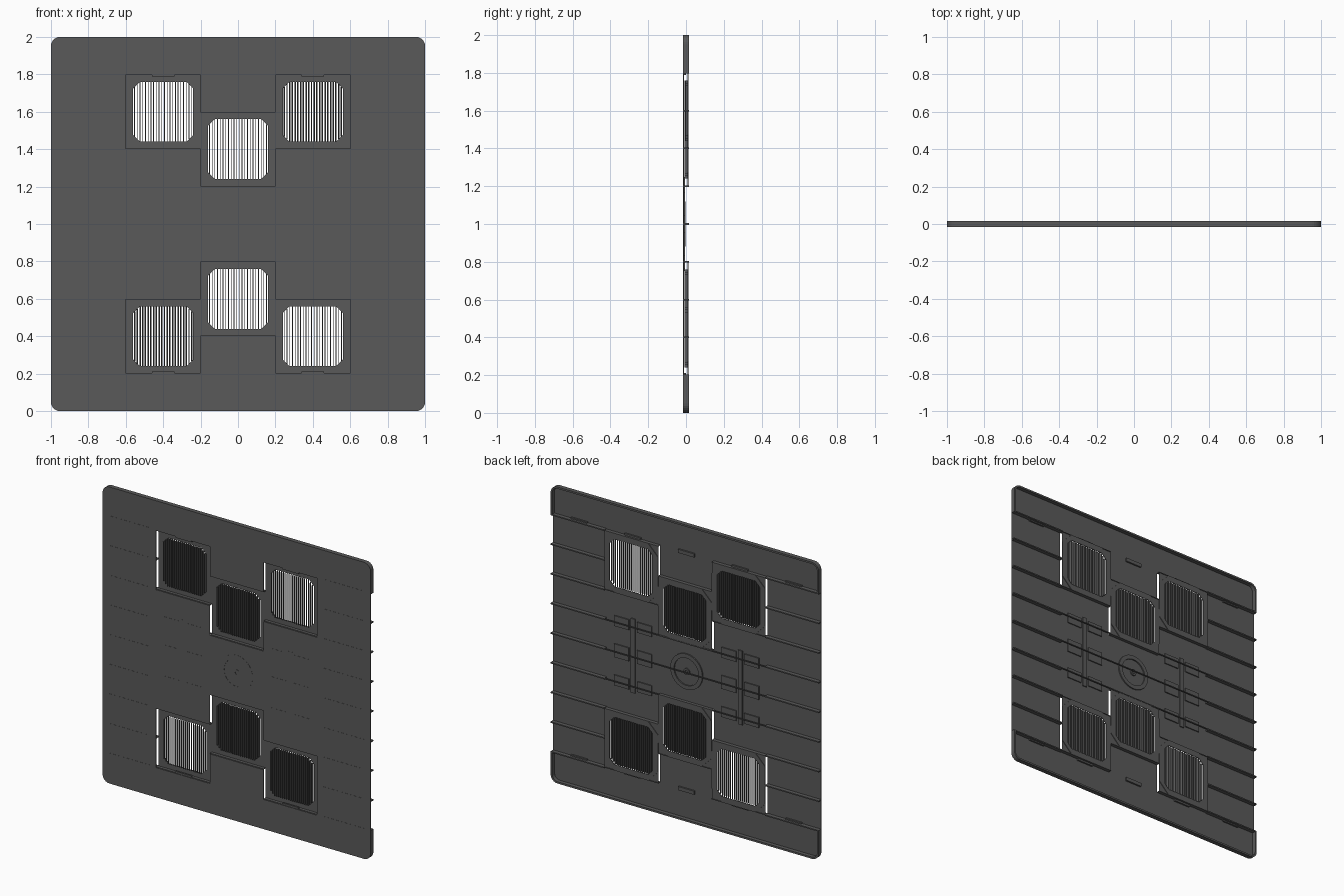
import bpy, bmesh, math
from mathutils import Matrix, Vector

if "Cube" in bpy.data.objects:
    bpy.data.objects.remove(bpy.data.objects["Cube"], do_unlink=True)

metal = bpy.data.materials.new("dark_grey_metal")
metal.use_nodes = True
GREY = (0.1, 0.1, 0.1, 1)
metal.diffuse_color = GREY
metal.node_tree.nodes["Principled BSDF"].inputs["Base Color"].default_value = GREY

FRONT, SKIN, BACK = -0.015, -0.011, 0.015   # plate front, plate rear, rear of ribs
TILE = 0.009                                # front of the recessed tiles


def finish(name, bm):
    bmesh.ops.recalc_face_normals(bm, faces=bm.faces)
    mesh = bpy.data.meshes.new(name)
    bm.to_mesh(mesh)
    bm.free()
    mesh.materials.append(metal)
    obj = bpy.data.objects.new(name, mesh)
    bpy.context.collection.objects.link(obj)
    return obj


def add_box(bm, x0, x1, y0, y1, z0, z1):
    mat = Matrix.Translation(((x0 + x1) / 2, (y0 + y1) / 2, (z0 + z1) / 2))
    mat = mat @ Matrix.Diagonal((x1 - x0, y1 - y0, z1 - z0, 1))
    bmesh.ops.create_cube(bm, size=1, matrix=mat)


def add_ring(bm, outer, inner, y0, y1, closed=True):
    """Solid strip between two matching (x, z) outlines."""
    rows = [[bm.verts.new((x, y, z)) for x, z in path]
            for path, y in ((outer, y0), (inner, y0), (inner, y1), (outer, y1))]
    n = len(outer)
    for i in range(n if closed else n - 1):
        j = (i + 1) % n
        for k in range(4):
            a, b = rows[k], rows[(k + 1) % 4]
            bm.faces.new((a[i], a[j], b[j], b[i]))
    if not closed:
        for i in (0, n - 1):
            bm.faces.new([r[i] for r in rows])


def circle(radius, z, n=32):
    return [(radius * math.cos(math.tau * i / n), z + radius * math.sin(math.tau * i / n))
            for i in range(n)]


def band_outline(inset, sign):
    """Open outline of the top (+1) or bottom (-1) band, rounded corners."""
    r, e = 0.05 - inset, 1 - inset
    pts = [(e, 0.8)]
    for start in (0, 90):
        cx = 0.95 if start == 0 else -0.95
        for i in range(7):
            a = math.radians(start + i * 15)
            pts.append((cx + r * math.cos(a), 0.95 + r * math.sin(a)))
    pts.append((-e, 0.8))
    return [(x, 1 + sign * z) for x, z in pts]


# Top and bottom bands with a lip turned to the back
for name, sign in (("top_band", 1), ("bottom_band", -1)):
    bm = bmesh.new()
    face = bm.faces.new([bm.verts.new((x, FRONT, z)) for x, z in band_outline(0, sign)])
    ext = bmesh.ops.extrude_face_region(bm, geom=[face], use_keep_orig=True)
    bmesh.ops.translate(bm, vec=(0, SKIN - FRONT, 0),
                        verts=[v for v in ext["geom"] if isinstance(v, bmesh.types.BMVert)])
    add_ring(bm, band_outline(0, sign), band_outline(0.012, sign), SKIN, BACK, closed=False)
    finish(name, bm)

# Forward plates between the bands
bm = bmesh.new()
for s in (-1, 1):
    add_box(bm, min(s, s * 0.6), max(s, s * 0.6), FRONT, SKIN, 0.2, 1.8)
    add_box(bm, min(s * 0.2, s * 0.6), max(s * 0.2, s * 0.6), FRONT, SKIN, 0.6, 1.4)
for z0, z1 in ((0.2, 0.4), (0.8, 1.2), (1.6, 1.8)):
    add_box(bm, -0.2, 0.2, FRONT, SKIN, z0, z1)
finish("forward_plates", bm)


# Recessed tiles with chamfered vent openings, walls above and below, and slats
def vent(name, cx, cz, tilt):
    half, hole, cut = 0.2, 0.16, 0.035
    bm = bmesh.new()
    outer, inner = [], []
    for sx, sz, flip in ((1, 1, 0), (-1, 1, 1), (-1, -1, 0), (1, -1, 1)):
        ends = [(hole, hole - cut), (hole - cut, hole)]
        for px, pz in (ends[::-1] if flip else ends):
            inner.append((cx + sx * px, cz + sz * pz))
            ox, oz = (half, pz) if px == hole else (px, half)
            outer.append((cx + sx * ox, cz + sz * oz))
    add_ring(bm, outer, inner, TILE, TILE + 0.004)
    for sx in (-1, 1):      # tile corners
        for sz in (-1, 1):
            xs = sorted((cx + sx * half, cx + sx * (hole - cut)))
            zs = sorted((cz + sz * half, cz + sz * (hole - cut)))
            tri = [(xs[0], zs[0]), (xs[1], zs[0]), (xs[1], zs[1]), (xs[0], zs[1])]
            near = (cx + sx * (hole - cut), cz + sz * (hole - cut))
            tri = [p for p in tri if abs(p[0] - near[0]) + abs(p[1] - near[1]) > 1e-6]
            bm.faces.new([bm.verts.new((x, TILE, z)) for x, z in tri])
    for sz in (-1, 1):
        z = cz + sz * (half - 0.002)
        add_box(bm, cx - half, cx + half, SKIN, TILE + 0.004, z - 0.002, z + 0.002)
    finish(name + "_tile", bm)

    bm = bmesh.new()
    count, depth = 22, 0.014 if tilt else 0.02
    pitch = 2 * hole / count
    for i in range(count):
        dx = -hole + pitch * (i + 0.5)
        h = min(hole, hole - cut + hole - abs(dx))
        mat = (Matrix.Translation((cx + dx, 0.003, cz))
               @ Matrix.Rotation(math.radians(tilt), 4, 'Z')
               @ Matrix.Diagonal((0.004, depth, 2 * h, 1)))
        bmesh.ops.create_cube(bm, size=1, matrix=mat)
    finish(name + "_slats", bm)


vent("upper_left_vent", 0.4, 1.6, 17)
vent("upper_right_vent", -0.4, 1.6, 0)
vent("upper_middle_vent", 0, 1.4, 0)
vent("lower_middle_vent", 0, 0.6, 0)
vent("lower_left_vent", 0.4, 0.4, 0)
vent("lower_right_vent", -0.4, 0.4, 17)

# Horizontal ribs behind the side plates, with flat strips on the front
ribs, strips = bmesh.new(), bmesh.new()
for i in range(1, 10):
    z = 0.2 * i
    for s in (-1, 1):
        a, b = sorted((s * 0.6, s))
        add_box(ribs, a, b, SKIN, BACK, z - 0.004, z + 0.004)
        a, b = sorted((s * 0.65, s * 0.95))
        add_box(strips, a, b, FRONT - 0.001, FRONT, z - 0.006, z + 0.006)
    if 4 <= i <= 6:
        add_box(ribs, -0.6, 0.6, 0.008, BACK, z - 0.003, z + 0.003)
finish("back_ribs", ribs)
finish("front_strips", strips)

# Round hub in the centre, raised on both faces
bm = bmesh.new()
for y0, y1 in ((FRONT - 0.001, FRONT), (SKIN, -0.003)):
    add_ring(bm, circle(0.12, 1), circle(0.092, 1), y0, y1)
    add_ring(bm, circle(0.022, 1, 16), circle(0.01, 1, 16), y0, y1)
finish("centre_hub", bm)

# Spines and pads on both sides of the hub
bm = bmesh.new()
for s in (-1, 1):
    for y0, y1 in ((FRONT - 0.001, FRONT), (SKIN, -0.004)):
        add_box(bm, s * 0.4 - 0.016, s * 0.4 + 0.016, y0, y1, 0.75, 1.25)
        for z in (0.8, 1.0, 1.2):
            h = 0.045 if z == 1.0 else 0.035
            for c in (0.315, 0.485):
                add_box(bm, s * c - 0.055, s * c + 0.055, y0, y1, z - h, z + h)
finish("spines_and_pads", bm)

# Small tabs along the band seams
bm = bmesh.new()
for z in (0.2, 1.8):
    for x in (-0.8, -0.4, 0, 0.4, 0.8):
        add_box(bm, x - 0.06, x + 0.06, SKIN, 0, z - 0.012, z + 0.012)
finish("seam_tabs", bm)
